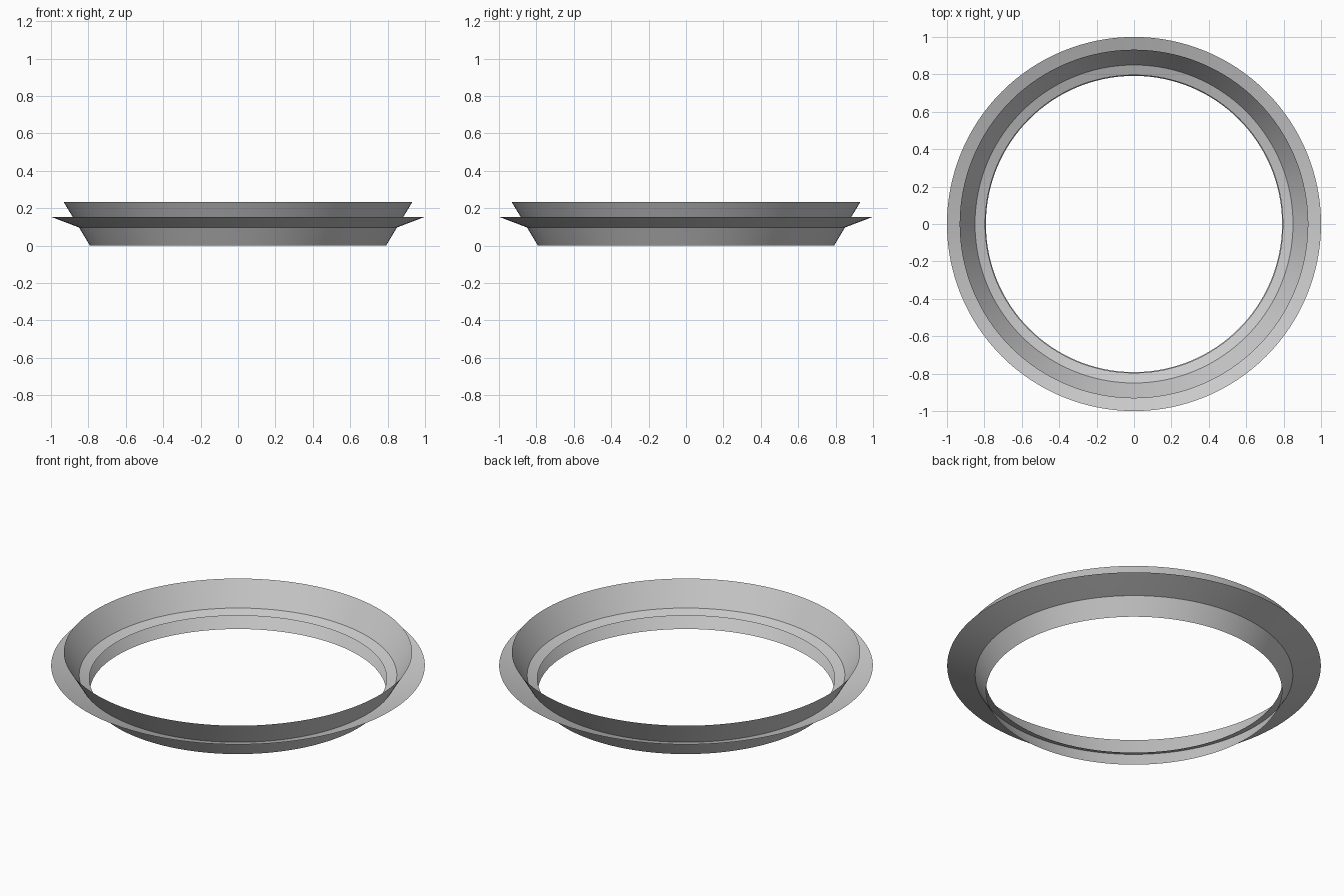
import bpy, bmesh
from math import cos, sin, tau

if "Cube" in bpy.data.objects:
    bpy.data.objects.remove(bpy.data.objects["Cube"])

SIDES = 128


def lathe(name, profile):
    """Spin an open (radius, height) profile into a thin round sheet."""
    bm = bmesh.new()
    rings = [[bm.verts.new((r * cos(tau * i / SIDES), r * sin(tau * i / SIDES), z))
              for i in range(SIDES)] for r, z in profile]
    for low, high in zip(rings, rings[1:]):
        for i in range(SIDES):
            j = (i + 1) % SIDES
            face = bm.faces.new((low[i], low[j], high[j], high[i]))
            face.smooth = True
    mesh = bpy.data.meshes.new(name)
    bm.to_mesh(mesh)
    bm.free()
    obj = bpy.data.objects.new(name, mesh)
    bpy.context.collection.objects.link(obj)
    return obj


# Steep flared wall, passing through the flange
lathe("flared_wall", [(0.792, 0.0), (0.85, 0.097), (0.932, 0.233)])

# Shallow conical flange, with a narrow ledge inside the wall
lathe("flange", [(1.0, 0.154), (0.85, 0.097), (0.796, 0.077)][::-1])
